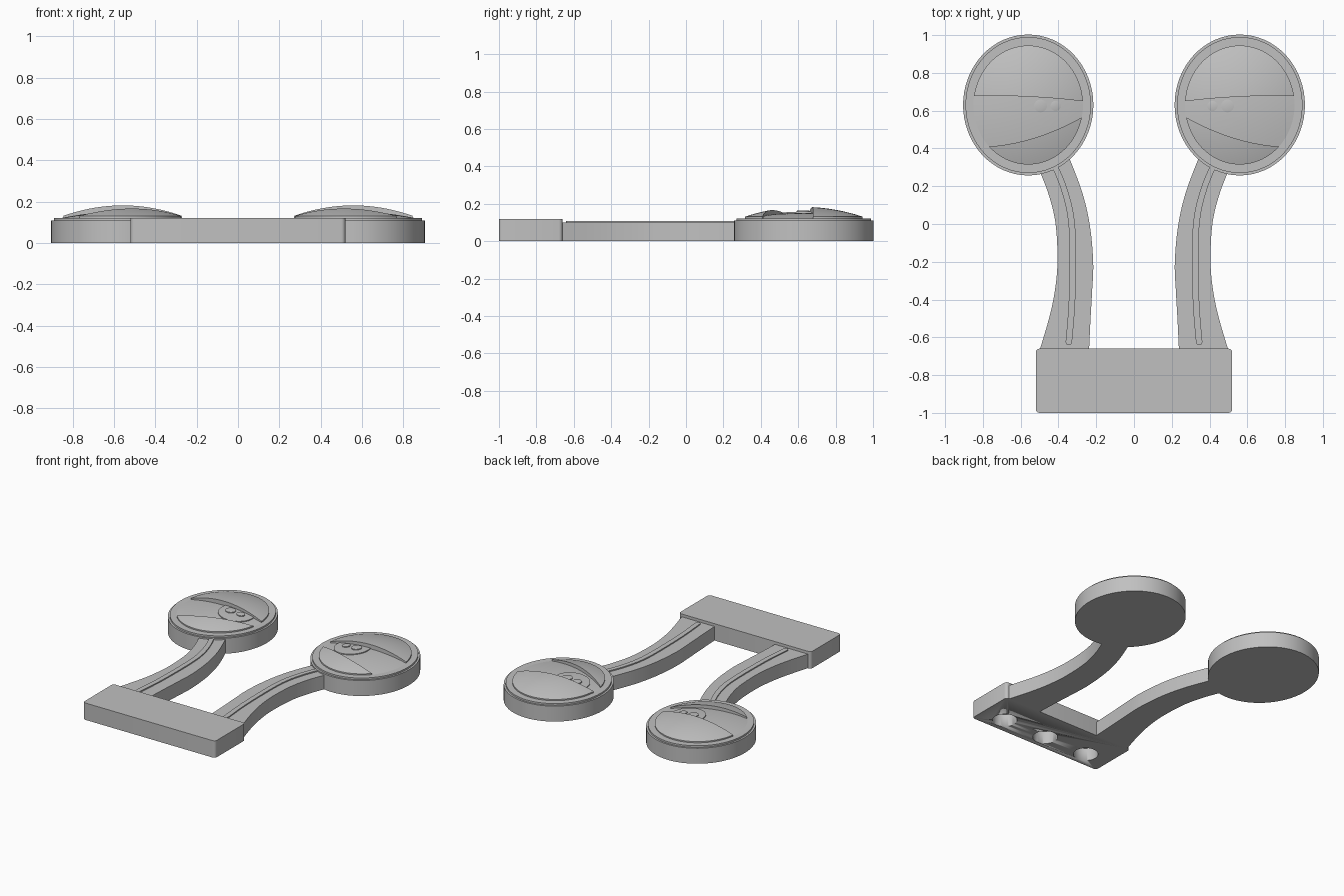
import bpy, bmesh, math

if "Cube" in bpy.data.objects:
    bpy.data.objects.remove(bpy.data.objects["Cube"])

grey = bpy.data.materials.new("plain grey")
grey.diffuse_color = (0.53, 0.53, 0.53, 1)
grey.use_nodes = True
grey.node_tree.nodes["Principled BSDF"].inputs["Base Color"].default_value = grey.diffuse_color

CX, CY = -0.56, 0.63      # eye centre (left side, mirrored by s)
A, B = 0.29, 0.315        # eyeball half-axes


def finish(name, bm, angle=30):
    bmesh.ops.remove_doubles(bm, verts=bm.verts, dist=1e-5)
    bmesh.ops.recalc_face_normals(bm, faces=bm.faces)
    me = bpy.data.meshes.new(name)
    bm.to_mesh(me)
    bm.free()
    me.materials.append(grey)
    ob = bpy.data.objects.new(name, me)
    bpy.context.collection.objects.link(ob)
    bpy.ops.object.select_all(action='DESELECT')
    ob.select_set(True)
    bpy.context.view_layer.objects.active = ob
    bpy.ops.object.shade_smooth_by_angle(angle=math.radians(angle))
    return ob


def prism(name, outline, z0, z1, s=1):
    """Extrude a flat outline from z0 to z1."""
    bm = bmesh.new()
    f = bm.faces.new([bm.verts.new((x * s, y, z0)) for x, y in outline])
    up = bmesh.ops.extrude_face_region(bm, geom=[f])['geom']
    for v in up:
        if isinstance(v, bmesh.types.BMVert):
            v.co.z = z1
    return finish(name, bm)


def loft(name, cx, cy, rings, s=1, n=64):
    """Stack of ellipses (a, b, height); height may be a function of x, y."""
    bm = bmesh.new()
    loops = []
    for a, b, z in rings:
        loop = []
        for i in range(n):
            t = 2 * math.pi * i / n
            x, y = cx + a * math.cos(t), cy + b * math.sin(t)
            loop.append(bm.verts.new((x * s, y, z(x, y) if callable(z) else z)))
        loops.append(loop)
    for p, q in zip(loops, loops[1:]):
        for i in range(n):
            j = (i + 1) % n
            bm.faces.new((p[i], p[j], q[j], q[i]))
    bm.faces.new(loops[0])
    bm.faces.new(loops[-1])
    return finish(name, bm)


def spline(pts, steps=6):
    """Smooth curve through a few points."""
    out = []
    for i in range(len(pts) - 1):
        p = [pts[max(0, min(len(pts) - 1, i + k))] for k in (-1, 0, 1, 2)]
        for j in range(steps):
            t = j / steps
            out.append(tuple(0.5 * (2 * b + (c - a) * t + (2 * a - 5 * b + 4 * c - d) * t * t
                                    + (3 * b - a - 3 * c + d) * t ** 3) for a, b, c, d in zip(*p)))
    return out + [pts[-1]]


def r2(x, y):
    return ((x - CX) / A) ** 2 + ((y - CY) / B) ** 2


def ball_z(x, y):
    return 0.122 + 0.03 * (1 - r2(x, y))


def lid_z(x, y):
    return 0.131 + 0.052 * (1 - r2(x, y))


def lid(name, x0, x1, edge, side, s):
    """Domed lid between an edge line and the eye outline."""
    bm = bmesh.new()
    nu, nv = 36, 12
    top, bot = [], []
    for i in range(nu + 1):
        x = x0 + (x1 - x0) * (1 - math.cos(math.pi * i / nu)) / 2
        rim = CY + side * B * math.sqrt(max(0, 1 - ((x - CX) / A) ** 2))
        e = edge((x - x0) / (x1 - x0))
        ys = [e + (rim - e) * j / nv for j in range(nv + 1)]
        top.append([bm.verts.new((x * s, y, lid_z(x, y))) for y in ys])
        bot.append([bm.verts.new((x * s, y, 0.118)) for y in ys])
    for i in range(nu):
        for j in range(nv):
            for g in (top, bot):
                bm.faces.new((g[i][j], g[i + 1][j], g[i + 1][j + 1], g[i][j + 1]))
        for j in (0, nv):
            bm.faces.new((top[i][j], top[i + 1][j], bot[i + 1][j], bot[i][j]))
    for i in (0, nu):
        for j in range(nv):
            bm.faces.new((top[i][j], top[i][j + 1], bot[i][j + 1], bot[i][j]))
    return finish(name, bm)


# Base block with rounded upright corners and three blind holes underneath
outline = []
for cx, cy, a0 in ((0.5, -0.68, 0), (-0.5, -0.68, 90), (-0.5, -0.98, 180), (0.5, -0.98, 270)):
    for k in range(5):
        t = math.radians(a0 + 22.5 * k)
        outline.append((cx + 0.02 * math.cos(t), cy + 0.02 * math.sin(t)))
base = prism("base_block", outline, 0, 0.12)
for x in (-0.34, 0, 0.34):
    cutter = loft("hole_cutter", x, -0.89, [(0.08, 0.08, -0.05), (0.08, 0.08, 0.09)], n=40)
    cutter.hide_render = True
    mod = base.modifiers.new("hole", 'BOOLEAN')
    mod.operation = 'DIFFERENCE'
    mod.solver = 'EXACT'
    mod.object = cutter
    bpy.context.view_layer.objects.active = base
    bpy.ops.object.modifier_apply(modifier=mod.name)
    bpy.data.objects.remove(cutter)

# Arm edges and centre line of the raised rib (left side)
outer = spline([(-0.50, -0.67), (-0.45, -0.5), (-0.42, -0.36), (-0.405, -0.2),
                (-0.415, 0), (-0.45, 0.15), (-0.495, 0.27), (-0.53, 0.36)])
inner = spline([(-0.238, -0.67), (-0.23, -0.5), (-0.222, -0.36), (-0.216, -0.2),
                (-0.235, 0), (-0.275, 0.17), (-0.335, 0.33), (-0.35, 0.36)])
rib = spline([(-0.345, -0.625), (-0.328, -0.4), (-0.325, -0.1),
              (-0.338, 0.06), (-0.375, 0.2), (-0.425, 0.32)], 5)

for s, side in ((1, "left"), (-1, "right")):
    prism(side + "_arm", outer + inner[::-1], 0, 0.10, s)
    end = [(-0.345 + 0.017 * math.cos(t), -0.625 - 0.017 * math.sin(t))
           for t in (math.pi * k / 6 for k in range(1, 6))]
    prism(side + "_arm_rib", [(x - 0.017, y) for x, y in rib][::-1] + end[::-1]
          + [(x + 0.017, y) for x, y in rib], 0.09, 0.108, s)

    # Round eye body with a stepped rim
    loft(side + "_eye_body", CX, CY, [(0.345, 0.373, 0), (0.345, 0.373, 0.11),
                                      (0.332, 0.36, 0.11), (0.332, 0.36, 0.122)], s)
    # Shallow eyeball dome
    loft(side + "_eyeball", CX, CY, [(A, B, 0.115)]
         + [(A * k / 10, B * k / 10, ball_z) for k in range(10, 0, -1)], s)
    # Iris plate and two small highlights, turned inwards
    ix, iy = CX + 0.105, CY + 0.005
    loft(side + "_iris", ix, iy, [(0.12, 0.12, 0.12)]
         + [(0.12 * k / 5, 0.12 * k / 5, lambda x, y: ball_z(x, y) + 0.006)
            for k in range(5, 0, -1)], s, 40)
    for dx, r in ((-0.04, 0.034), (0.04, 0.027)):
        loft(side + "_eye_highlight", ix + dx, iy - 0.01,
             [(r, r, 0.12), (r, r, lambda x, y: ball_z(x, y) + 0.012),
              (r * 0.6, r * 0.6, lambda x, y: ball_z(x, y) + 0.014)], s, 24)
    # Upper and lower lids
    lid(side + "_upper_lid", CX - 0.286, CX + 0.289,
        lambda t: 0.678 + 0.012 * t - 0.04 * t * t, 1, s)
    lid(side + "_lower_lid", CX - 0.208, CX + 0.284,
        lambda t: 0.41 + 0.035 * t + 0.12 * t * t, -1, s)
